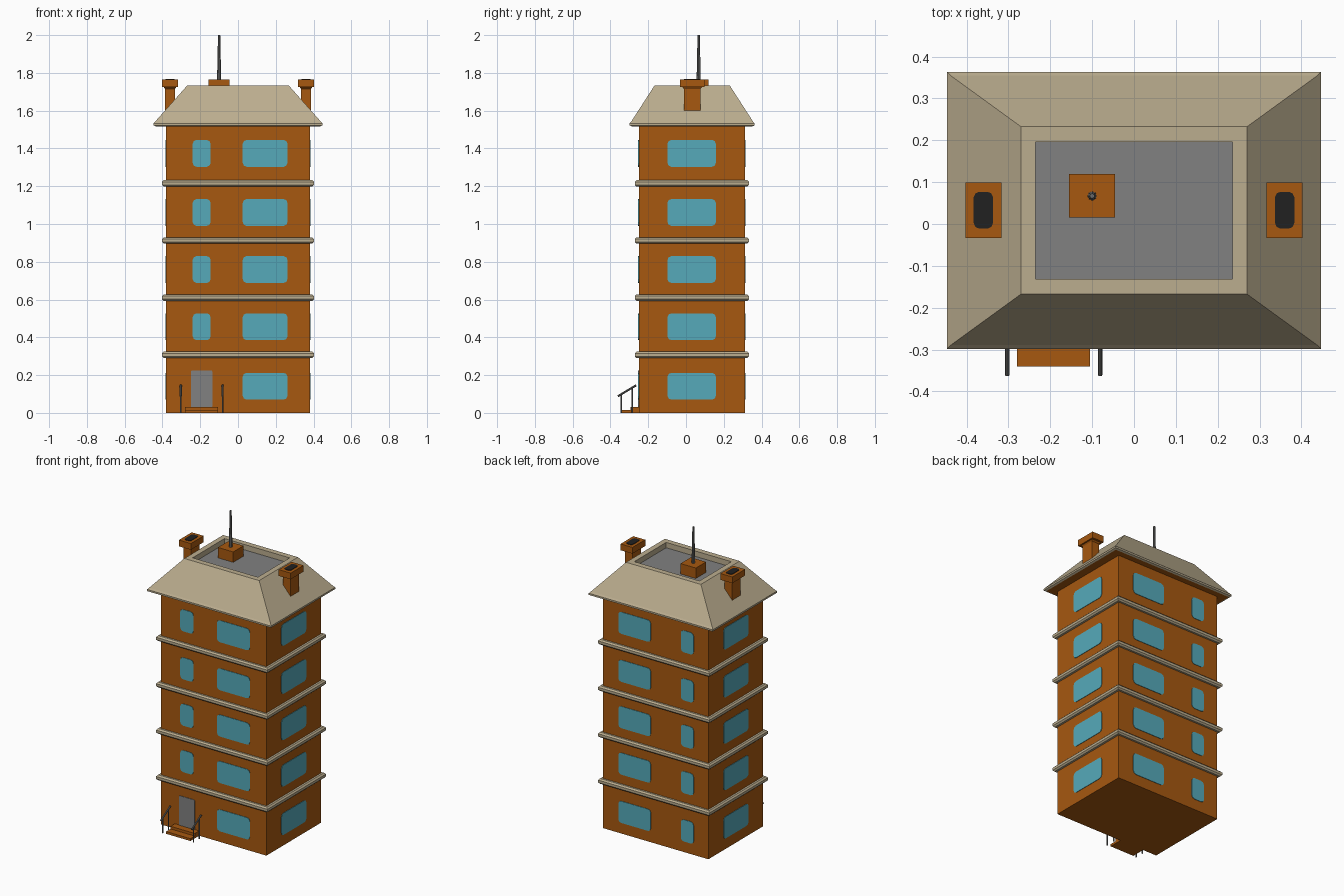
import bpy, bmesh, math
from mathutils import Vector

if "Cube" in bpy.data.objects:
    bpy.data.objects.remove(bpy.data.objects["Cube"])


def mat(name, r, g, b):
    m = bpy.data.materials.new(name)
    m.diffuse_color = (r, g, b, 1)
    m.use_nodes = True
    m.node_tree.nodes["Principled BSDF"].inputs["Base Color"].default_value = m.diffuse_color
    return m


BRICK = mat("orange_brick", 0.385, 0.098, 0.005)
STONE = mat("beige_stone", 0.50, 0.42, 0.275)
GLASS = mat("window_blue", 0.092, 0.40, 0.49)
GREY = mat("door_grey", 0.22, 0.22, 0.22)
METAL = mat("metal_grey", 0.15, 0.15, 0.145)
SOOT = mat("soot_black", 0.015, 0.015, 0.015)
CY = 0.031  # centre of the tower in y


def finish(name, bm, mats):
    bmesh.ops.recalc_face_normals(bm, faces=bm.faces[:])
    me = bpy.data.meshes.new(name)
    bm.to_mesh(me)
    bm.free()
    for m in mats:
        me.materials.append(m)
    ob = bpy.data.objects.new(name, me)
    bpy.context.collection.objects.link(ob)
    return ob


def rings(name, cx, cy, levels, mats, rule=None):
    """Stack of rectangles (half x, half y, z) joined by faces; rule(i) gives the material of strip i."""
    bm = bmesh.new()
    loops = [[bm.verts.new((cx + sx * hx, cy + sy * hy, z))
              for sx, sy in ((-1, -1), (1, -1), (1, 1), (-1, 1))] for hx, hy, z in levels]
    bm.faces.new(loops[0])
    for i, (a, b) in enumerate(zip(loops, loops[1:])):
        for k in range(4):
            f = bm.faces.new((a[k], a[(k + 1) % 4], b[(k + 1) % 4], b[k]))
            f.material_index = rule(i) if rule else 0
    f = bm.faces.new(loops[-1])
    f.material_index = rule(len(levels) - 1) if rule else 0
    return finish(name, bm, mats)


def box(name, x0, x1, y0, y1, z0, z1, m):
    hx, hy = (x1 - x0) / 2, (y1 - y0) / 2
    return rings(name, (x0 + x1) / 2, (y0 + y1) / 2, [(hx, hy, z0), (hx, hy, z1)], [m])


def plate(name, u0, u1, v0, v1, place, m, cut=0.02):
    """Thin plate with clipped corners; place(u, v, d) maps it onto a surface."""
    c, e = cut, cut * 0.3
    pts = []
    for x, y, sx, sy, flip in ((u0, v0, 1, 1, 0), (u1, v0, -1, 1, 1), (u1, v1, -1, -1, 0), (u0, v1, 1, -1, 1)):
        corner = [(x, y + sy * c), (x + sx * e, y + sy * e), (x + sx * c, y)]
        pts += corner[::-1] if flip else corner
    bm = bmesh.new()
    back = [bm.verts.new(place(u, v, -0.003)) for u, v in pts]
    front = [bm.verts.new(place(u, v, 0.003)) for u, v in pts]
    bm.faces.new(back)
    bm.faces.new(front)
    n = len(pts)
    for k in range(n):
        bm.faces.new((back[k], back[(k + 1) % n], front[(k + 1) % n], front[k]))
    return finish(name, bm, [m])


def rod(name, a, b, r0, r1, m, sides=8):
    a, b = Vector(a), Vector(b)
    bm = bmesh.new()
    bmesh.ops.create_cone(bm, cap_ends=True, segments=sides, radius1=r0, radius2=r1, depth=(b - a).length)
    bm.transform((b - a).to_track_quat('Z', 'Y').to_matrix().to_4x4())
    bmesh.ops.translate(bm, verts=bm.verts[:], vec=(a + b) / 2)
    return finish(name, bm, [m])


# tower walls
box("walls", -0.38, 0.38, -0.25, 0.312, 0, 1.53, BRICK)

# stone bands between the floors
for i in range(4):
    z = 0.3075 + i * 0.3025
    rings(f"floor_band_{i + 1}", 0, CY,
          [(0.375, 0.275, z - 0.017), (0.393, 0.293, z - 0.017), (0.402, 0.302, z - 0.008),
           (0.402, 0.302, z + 0.008), (0.393, 0.293, z + 0.017), (0.375, 0.275, z + 0.017)], [STONE])

# mansard roof with brick underside and sunken grey deck
rings("roof", 0, 0.0325,
      [(0.435, 0.319, 1.517), (0.447, 0.331, 1.522), (0.447, 0.331, 1.533), (0.438, 0.322, 1.543),
       (0.27, 0.2, 1.732), (0.235, 0.164, 1.732), (0.235, 0.164, 1.697)],
      [BRICK, STONE, GREY], lambda i: 2 if i == 6 else 1)

# windows and the sides they sit on
SIDES = {
    "front": lambda u, v, d: (u, -0.25 - d, v),
    "back": lambda u, v, d: (u, 0.312 + d, v),
    "left": lambda u, v, d: (-0.38 - d, u, v),
    "right": lambda u, v, d: (0.38 + d, u, v),
}
SPANS = {"front": [(0.025, 0.262), (-0.24, -0.145)], "back": [(0.034, 0.268), (-0.275, -0.183)],
         "left": [(-0.098, 0.158)], "right": [(-0.098, 0.158)]}
for side, spans in SPANS.items():
    for floor, z in enumerate((0.07, 0.385, 0.688, 0.99, 1.303)):
        for k, (u0, u1) in enumerate(spans):
            if side == "front" and floor == 0 and k == 1:
                continue  # the door is here
            plate(f"window_{side}_{floor + 1}_{k + 1}", u0, u1, z, z + 0.142, SIDES[side], GLASS)

# door and steps
plate("door", -0.25, -0.135, 0.03, 0.225, SIDES["front"], GREY, 0.008)
box("lower_step", -0.28, -0.105, -0.34, -0.245, 0, 0.015, BRICK)
box("upper_step", -0.28, -0.105, -0.295, -0.245, 0.015, 0.032, BRICK)

# stair railings
for side, x in (("left", -0.303), ("right", -0.081)):
    rod(f"{side}_handrail", (x, -0.361, 0.088), (x, -0.264, 0.146), 0.0055, 0.0055, METAL)
    rod(f"{side}_front_post", (x, -0.342, 0), (x, -0.342, 0.098), 0.004, 0.004, METAL)
    rod(f"{side}_rear_post", (x, -0.284, 0), (x, -0.284, 0.133), 0.004, 0.004, METAL)

# chimneys
for side, s in (("left", -1), ("right", 1)):
    x, y = s * 0.36, 0.033
    rings(f"{side}_chimney", x, y,
          [(0.027, 0.044, 1.56), (0.027, 0.044, 1.715), (0.033, 0.052, 1.724), (0.043, 0.066, 1.724),
           (0.043, 0.066, 1.765)], [BRICK])
    plate(f"{side}_chimney_flue", x - 0.023, x + 0.023, y - 0.044, y + 0.044,
          lambda u, v, d: (u, v, 1.765 + d), SOOT, 0.013)

# antenna on its brick base
box("antenna_base", -0.155, -0.045, 0.015, 0.12, 1.69, 1.765, BRICK)
rod("antenna", (-0.1, 0.067, 1.76), (-0.1, 0.067, 2.0), 0.011, 0.006, METAL)
